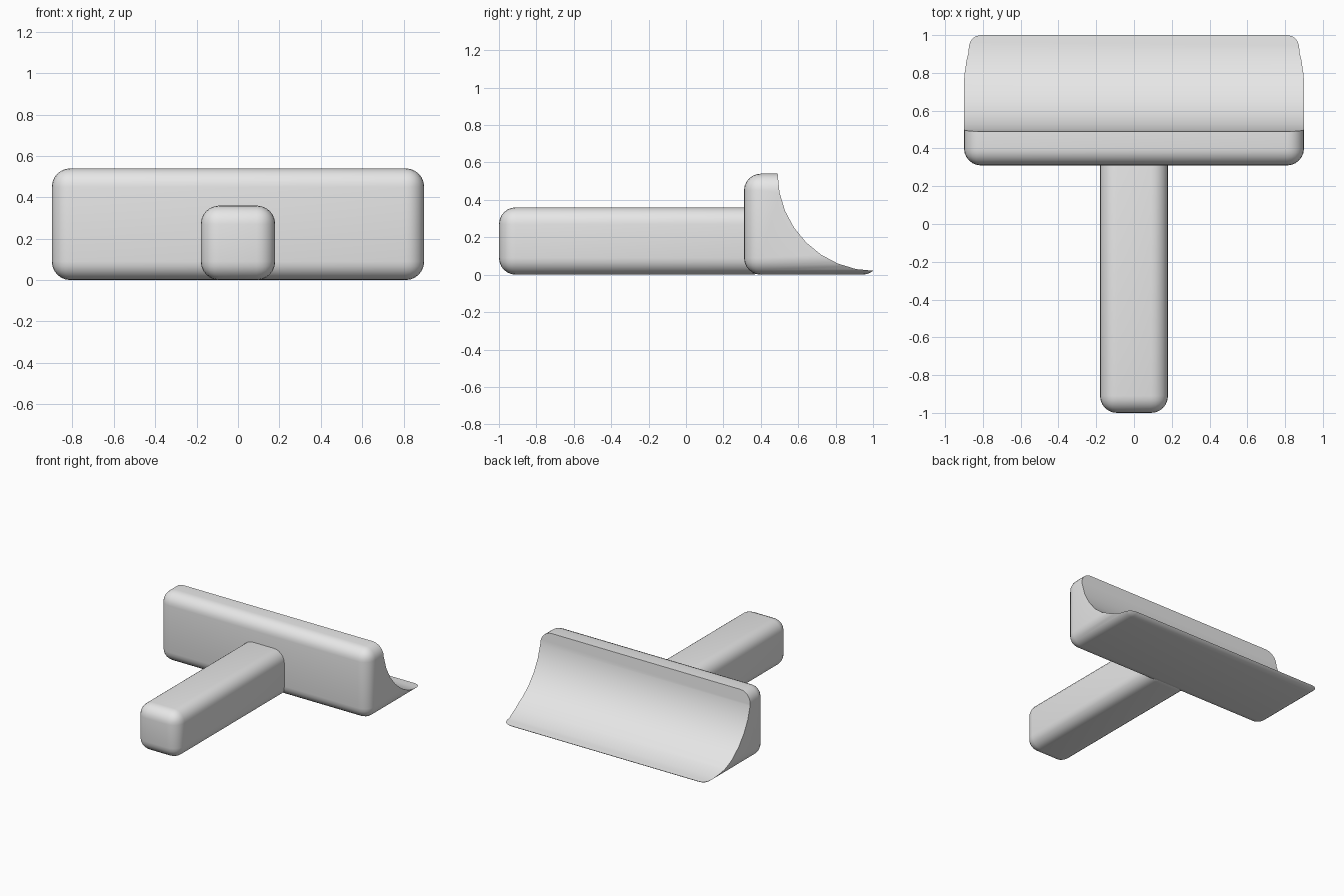
import bpy
from math import radians

cube = bpy.data.objects.get("Cube")
if cube:
    bpy.data.objects.remove(cube, do_unlink=True)

grey = bpy.data.materials.new("plain grey")
grey.use_nodes = True
grey.diffuse_color = (0.8, 0.8, 0.8, 1)
grey.node_tree.nodes["Principled BSDF"].inputs["Base Color"].default_value = (0.8, 0.8, 0.8, 1)


def rounded_box(name, low, high, radius):
    """Box between two corners, with all edges rounded."""
    centre = [(a + b) / 2 for a, b in zip(low, high)]
    bpy.ops.mesh.primitive_cube_add(size=1, location=centre)
    box = bpy.context.object
    box.name = name
    box.scale = [b - a for a, b in zip(low, high)]
    bpy.ops.object.transform_apply(location=False, rotation=False, scale=True)
    box.data.materials.append(grey)
    bevel = box.modifiers.new("rounding", "BEVEL")
    bevel.width = radius
    bevel.segments = 6
    bpy.ops.object.modifier_apply(modifier=bevel.name)
    return box


def smooth(obj):
    bpy.ops.object.select_all(action="DESELECT")
    obj.select_set(True)
    bpy.context.view_layer.objects.active = obj
    bpy.ops.object.shade_smooth_by_angle(angle=radians(30))


# Handle, with its inner end buried in the head
handle = rounded_box("handle", (-0.18, -1, 0), (0.18, 0.44, 0.36), 0.09)
smooth(handle)

# Head block
head = rounded_box("head", (-0.9, 0.31, 0), (0.9, 1.033, 0.54), 0.09)

# Round scoop hollowed out of the back of the head
bpy.ops.mesh.primitive_cylinder_add(vertices=32, radius=0.52, depth=3,
                                    location=(0, 1.01, 0.54),
                                    rotation=(0, radians(90), 0))
cutter = bpy.context.object
cutter.name = "scoop_cutter"
cutter.hide_render = True
cutter.data.materials.append(grey)

scoop = head.modifiers.new("scoop", "BOOLEAN")
scoop.operation = "DIFFERENCE"
scoop.solver = "EXACT"
scoop.object = cutter
bpy.context.view_layer.objects.active = head
bpy.ops.object.modifier_apply(modifier=scoop.name)
bpy.data.objects.remove(cutter, do_unlink=True)
smooth(head)
